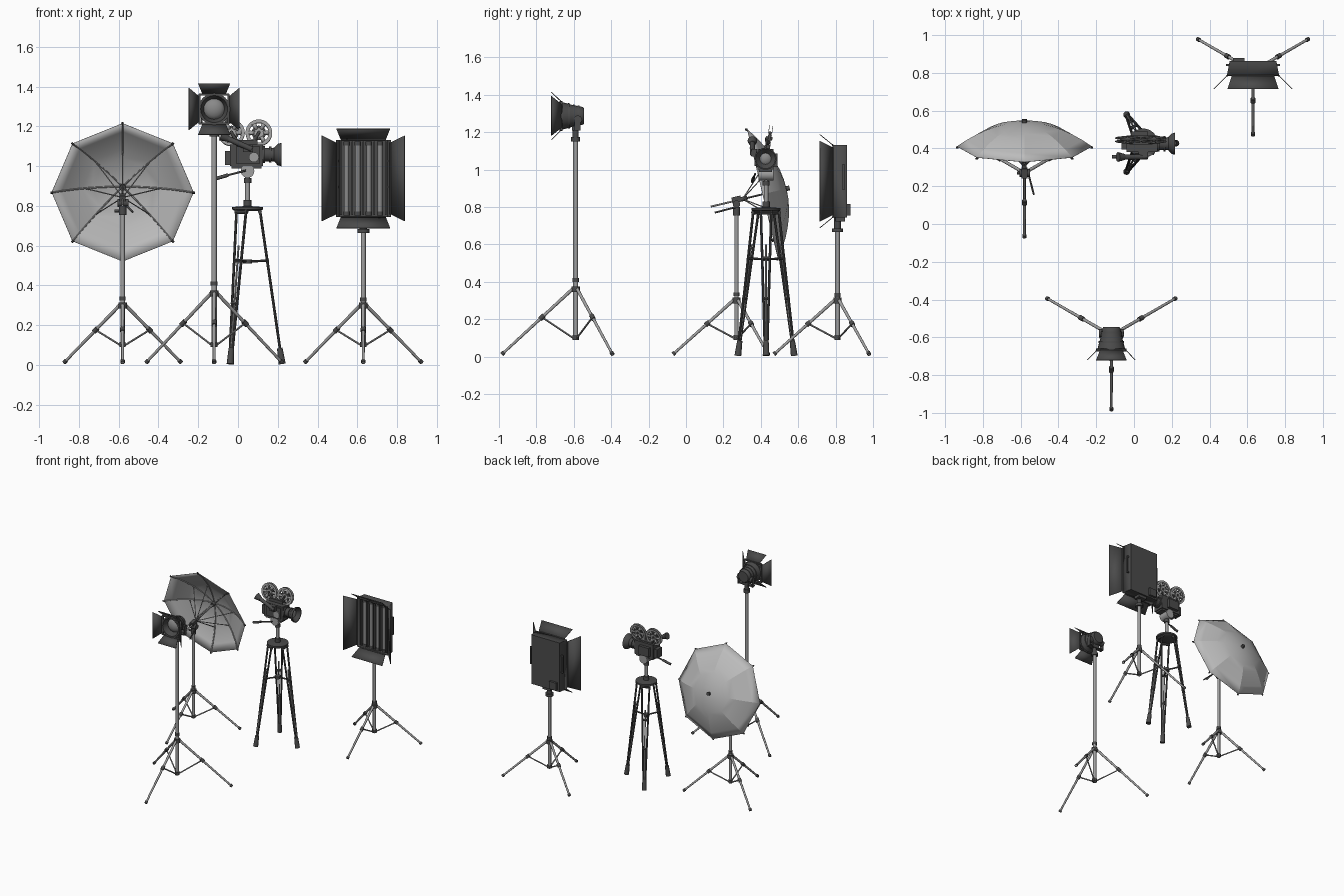
import bpy, bmesh
from math import sin, cos, pi, radians, tau
from mathutils import Vector as V, Matrix as M

if "Cube" in bpy.data.objects:
    bpy.data.objects.remove(bpy.data.objects["Cube"])


def material(name, g):
    m = bpy.data.materials.new(name)
    m.diffuse_color = (g, g, g, 1)
    m.use_nodes = True
    m.node_tree.nodes["Principled BSDF"].inputs["Base Color"].default_value = m.diffuse_color
    return m


DARK, STEEL, CLOTH, GLASS = [material(n, g) for n, g in
                             (("dark", .07), ("steel", .35), ("cloth", .5), ("glass", .25))]


def finish(name, bm, mat, solid=0):
    bmesh.ops.recalc_face_normals(bm, faces=bm.faces)
    me = bpy.data.meshes.new(name)
    bm.to_mesh(me)
    bm.free()
    me.materials.append(mat)
    o = bpy.data.objects.new(name, me)
    bpy.context.collection.objects.link(o)
    if solid:
        s = o.modifiers.new("thickness", 'SOLIDIFY')
        s.thickness, s.offset = solid, 0
    return o


def frame(origin, axis):
    return M.Translation(V(origin)) @ V(axis).to_track_quat('Z', 'Y').to_matrix().to_4x4()


def rod(name, a, b, r, r2=None, mat=STEEL, seg=12):
    a, b = V(a), V(b)
    bm = bmesh.new()
    bmesh.ops.create_cone(bm, cap_ends=True, segments=seg, radius1=r, radius2=r if r2 is None else r2,
                          depth=(b - a).length, matrix=frame((a + b) / 2, b - a))
    return finish(name, bm, mat)


def box(name, c, size, mat=DARK, rot=M.Identity(4)):
    bm = bmesh.new()
    bmesh.ops.create_cube(bm, size=1, matrix=M.Translation(V(c)) @ rot @ M.Diagonal((*size, 1)))
    return finish(name, bm, mat)


def lathe(name, origin, axis, profile, mat=DARK, seg=24, solid=0):
    # profile is a list of (distance along axis, radius)
    bm = bmesh.new()
    vs = [bm.verts.new((r, 0, t)) for t, r in profile]
    es = [bm.edges.new(p) for p in zip(vs, vs[1:])]
    bmesh.ops.spin(bm, geom=vs + es, cent=(0, 0, 0), axis=(0, 0, 1), angle=tau, steps=seg)
    bmesh.ops.remove_doubles(bm, verts=bm.verts, dist=1e-5)
    bm.transform(frame(origin, axis))
    return finish(name, bm, mat, solid)


def quad(name, pts, mat=DARK, solid=.004):
    bm = bmesh.new()
    bm.faces.new([bm.verts.new(p) for p in pts])
    return finish(name, bm, mat, solid)


def barn_doors(name, c, y0, y1, sides):
    # sides: (base distance, tip distance, base half width, tip half width)
    for k, (d0, d1, w0, w1) in enumerate(sides):
        a = k * pi / 2
        out, tan = V((sin(a), 0, cos(a))), V((cos(a), 0, -sin(a)))
        pts = [V(c) + out * d + tan * w + V((0, y, 0)) for d, w, y in
               ((d0, -w0, y0), (d0, w0, y0), (d1, w1, y1), (d1, -w1, y1))]
        quad(f"{name}_barn_door", pts)
        rod(f"{name}_door_hinge", pts[0], pts[1], .005, mat=DARK, seg=8)


def stand(name, x, y, hub, foot_r, top, r):
    # pole with three folding legs
    split = hub + (top - hub) * .05
    rod(f"{name}_pole", (x, y, .09), (x, y, top), r)
    rod(f"{name}_hub", (x, y, hub - .015), (x, y, hub + .015), .022, mat=DARK)
    rod(f"{name}_collar", (x, y, split), (x, y, split + .02), r + .004, mat=DARK)
    rod(f"{name}_base_collar", (x, y, .09), (x, y, .115), r + .004, mat=DARK)
    for deg in (-90, 30, 150):
        d = V((cos(radians(deg)), sin(radians(deg)), 0))
        c = V((x, y, 0))
        a, b = c + d * .018 + V((0, 0, hub)), c + d * foot_r + V((0, 0, .012))
        knee = a.lerp(b, .43)
        rod(f"{name}_leg", a, b, .009, .007)
        rod(f"{name}_knee", a.lerp(b, .40), a.lerp(b, .46), .013, mat=DARK)
        rod(f"{name}_strut", knee, c + d * .014 + V((0, 0, .10)), .005, seg=8)
        rod(f"{name}_foot", b - (b - a).normalized() * .016, b, .011, mat=DARK)


# umbrella reflector
UX, UY = -.58, .27
stand("umbrella", UX, UY, .30, .34, .78, .011)
ang = radians(13.4)
ax, up = V((0, cos(ang), sin(ang))), V((0, -sin(ang), cos(ang)))
C, R, D = V((UX, .41, .868)), .357, .13
dome = lambda r: D * (1 - (r / R) ** 2)
canopy = lathe("canopy", C, ax, [(dome(R * i / 7), R * i / 7) for i in range(8)], CLOTH, 8, .002)
rod("umbrella_shaft", C - ax * .285, C + ax * .145, .005)
rod("umbrella_tip", C + ax * (D - .005), C + ax * (D + .018), .013, mat=DARK)
rod("umbrella_crown", C + ax * (D - .03), C + ax * (D - .005), .016, mat=DARK)
rod("umbrella_runner", C - ax * .125, C - ax * .085, .012, mat=DARK)
for k in range(8):
    d = V((1, 0, 0)) * sin(k * pi / 4) + up * cos(k * pi / 4)
    pts = [C + d * R * i / 6 + ax * (dome(R * i / 6) - .005) for i in range(7)]
    for p, q in zip(pts, pts[1:]):
        rod("umbrella_rib", p, q, .004, seg=6)
    rod("rib_tip", pts[-1] - d * .008, pts[-1] + d * .006, .006, mat=DARK, seg=6)
    rod("stretcher", C - ax * .10 + d * .01, C + d * .19 + ax * (dome(.19) - .006), .003, seg=6)

# umbrella clamp
rod("clamp_socket", (UX, UY, .755), (UX, UY, .80), .019, mat=DARK)
rod("clamp_neck", (UX, UY, .79), (UX, UY, .85), .014, mat=DARK)
rod("clamp_pivot", (UX - .025, UY, .815), (UX + .03, UY, .815), .02, mat=DARK, seg=16)
rod("clamp_handle", (UX + .02, UY, .80), (UX + .05, UY - .115, .77), .005, mat=DARK)
box("clamp_block", (UX, UY, .84), (.03, .05, .032), rot=M.Rotation(ang, 4, 'X'))
rod("clamp_screw", (UX - .04, UY, .775), (UX, UY, .775), .007, mat=DARK)

# spotlight
SX, SY, SZ = -.12, -.59, 1.287
stand("spot", SX, SY, .36, .395, 1.16, .0135)
rod("spot_socket", (SX, SY, 1.15), (SX, SY, 1.175), .024, mat=DARK)
rod("spot_neck", (SX, SY, 1.17), (SX, SY, 1.225), .016, mat=DARK)
box("spot_mount", (SX, SY, 1.225), (.05, .04, .03))
rod("spot_pivot", (SX - .065, SY + .012, SZ - .02), (SX + .065, SY + .012, SZ - .02), .022, mat=DARK, seg=16)
for s in (-1, 1):
    box("spot_yoke", (SX + s * .062, SY + .01, 1.245), (.008, .03, .07))
    box("spot_yoke_foot", (SX + s * .04, SY + .005, 1.216), (.05, .03, .008))
lathe("spot_barrel", (SX, -.545, SZ), (0, -1, 0),
      [(0, 0), (0, .042), (.008, .048), (.025, .051), (.025, .055), (.035, .056), (.035, .053), (.05, .056),
       (.05, .060), (.06, .062), (.06, .058), (.075, .062), (.075, .067), (.085, .068), (.085, .065),
       (.115, .073), (.115, .08), (.13, .08), (.13, .068), (.08, .05), (.08, 0)])
lathe("spot_lens", (SX, -.63, SZ), (0, -1, 0),
      [(0, .052), (.008, .048), (.018, .035), (.024, .018), (.026, 0)], GLASS)
for k in range(4):
    a = k * pi / 2
    box("spot_door_frame", (SX + sin(a) * .073, -.667, SZ + cos(a) * .073), (.15, .012, .01),
        rot=M.Rotation(a, 4, 'Y'))
tb, lr = (.074, .128, .058, .08), (.074, .127, .062, .106)
barn_doors("spot", (SX, 0, SZ), -.665, -.72, [tb, lr, tb, lr])

# tube panel light
PX, PY, PZ = .63, .81, .938
stand("panel", PX, PY, .30, .34, .70, .0125)
rod("panel_socket", (PX, PY, .665), (PX, PY, .685), .03, mat=DARK)
rod("panel_neck", (PX, PY, .68), (PX, PY, .75), .018, mat=DARK)
box("panel_mount", (PX, .825, .735), (.07, .05, .025))
bm = bmesh.new()
bmesh.ops.create_cube(bm, size=1, matrix=M.Translation((PX, .8225, PZ)) @ M.Diagonal((.272, .075, .385, 1)))
for v in bm.verts:
    if v.co.y > .83:
        v.co.x = PX + (v.co.x - PX) * .9
bm.normal_update()
bmesh.ops.delete(bm, geom=[f for f in bm.faces if f.normal.y < -.9], context='FACES')
finish("panel_housing", bm, DARK, .006)
for i in range(4):
    x = PX + (i - 1.5) * .056
    rod("light_tube", (x, .81, PZ - .165), (x, .81, PZ + .165), .013, mat=GLASS)
    for s in (-1, 1):
        rod("tube_cap", (x, .81, PZ + s * .165), (x, .81, PZ + s * .187), .016, mat=DARK)
for i in range(5):
    box("tube_divider", (PX + (i - 2) * .056, .825, PZ), (.008, .06, .37), DARK)
tb, lr = (.193, .25, .112, .135), (.137, .208, .18, .215)
barn_doors("panel", (PX, 0, PZ), .785, .715, [tb, lr, tb, lr])
box("panel_power_box", (PX - .075, .868, .785), (.06, .022, .06))
for s in (-1, 1):
    box("panel_handle", (PX + s * .14, .842, .96), (.008, .01, .14))
    for z in (.895, 1.025):
        box("handle_post", (PX + s * .131, .842, z), (.02, .01, .01))

# camera tripod
TX, TY = .048, .428
T = V((TX, TY, 0))
lathe("tripod_plate", (TX, TY, .775), (0, 0, 1), [(0, 0), (0, .065), (.008, .078), (.02, .078), (.022, .03), (.03, 0)])
for k in range(3):
    d = V((cos(k * tau / 3), sin(k * tau / 3), 0))
    t = V((-d.y, d.x, 0))
    Z = lambda r, z, w=0: T + d * r + t * w + V((0, 0, z))
    for s in (-1, 1):
        rod("tripod_leg_rail", Z(.062, .78, s * .028), Z(.165, .07, s * .007), .007, mat=DARK, seg=8)
    rod("leg_extension", Z(.09, .60), Z(.168, .05), .005, seg=8)
    rod("leg_crossbar", Z(.10, .525, -.02), Z(.10, .525, .02), .009, mat=DARK, seg=8)
    rod("leg_lower_clamp", Z(.131, .31, -.018), Z(.131, .31, .018), .008, mat=DARK, seg=8)
    rod("leg_hinge", Z(.062, .77, -.035), Z(.062, .77, .035), .01, mat=DARK, seg=8)
    rod("leg_boot", Z(.162, .085), Z(.174, .005), .014, .018, mat=DARK)
    rod("spreader_arm", Z(0, .52), Z(.10, .525), .006, mat=DARK, seg=8)
rod("spreader_hub", (TX, TY, .51), (TX, TY, .53), .022, mat=DARK)

# tripod head
rod("head_column", (TX, TY, .79), (TX, TY, .95), .012)
rod("head_collar", (TX, TY, .80), (TX, TY, .83), .02, mat=DARK)
rod("head_lock", (TX, TY, .915), (TX, TY, .94), .019, mat=DARK)
rod("tilt_drum", (TX, TY - .04, .975), (TX, TY + .04, .975), .034, mat=STEEL, seg=20)
rod("pan_handle", (.04, .37, .978), (-.06, .36, .952), .005, mat=DARK)
rod("pan_grip", (-.05, .361, .955), (-.115, .355, .936), .009, mat=DARK)

# movie camera
box("camera_body", (.043, .425, 1.055), (.165, .085, .11))
box("camera_base", (.043, .425, .995), (.15, .07, .016))
box("camera_side_door", (.05, .379, 1.055), (.12, .012, .085))
box("camera_motor", (.03, .477, 1.05), (.09, .025, .07))
box("camera_rear", (-.05, .425, 1.04), (.03, .06, .07))
rod("camera_dial", (.08, .365, 1.045), (.08, .38, 1.045), .025, seg=20)
lathe("camera_lens", (.12, .425, 1.058), (1, 0, 0),
      [(0, .042), (.015, .042), (.015, .034), (.035, .034), (.035, .04), (.048, .04), (.048, .033),
       (.062, .035), (.08, .054), (.098, .059), (.098, .053), (.07, .03), (.07, 0)])
lathe("lens_glass", (.188, .425, 1.058), (1, 0, 0), [(0, .032), (.008, .022), (.012, 0)], GLASS)
rod("viewfinder", (-.055, .355, 1.14), (.07, .355, 1.085), .014, mat=DARK)
rod("viewfinder_eyepiece", (-.05, .355, 1.138), (-.085, .355, 1.154), .016, .026, mat=DARK)
box("viewfinder_mount", (.05, .365, 1.09), (.05, .03, .04))
box("reel_bracket", (.037, .435, 1.12), (.12, .03, .025))

# film reels, leaning slightly back
ra, ru = V((0, cos(.14), -sin(.14))), V((0, sin(.14), cos(.14)))
for x in (-.033, .105):
    c = V((x, .446, 1.167))
    rod("reel_arm", (.037 + (x - .037) * .5, .435, 1.11), c - ra * .016, .008, mat=DARK)
    rod("reel_axle", c - ra * .02, c + ra * .016, .009, mat=DARK)
    rod("film_roll", c - ra * .006, c + ra * .006, .036, mat=DARK, seg=24)
    for s in (-1, 1):
        f = c + ra * .009 * s
        lathe("reel_rim", f, ra, [(-.0015, .05), (-.0015, .067), (.0015, .067), (.0015, .05), (-.0015, .05)], STEEL, 32)
        rod("reel_hub", f - ra * .0015, f + ra * .0015, .024, seg=20)
        for k in range(6):
            d = V((1, 0, 0)) * cos(k * pi / 3) + ru * sin(k * pi / 3)
            t = d.cross(ra)
            quad("reel_spoke", [f + d * p + t * q for p, q in
                                ((.02, -.007), (.053, -.012), (.053, .012), (.02, .007))], STEEL, .003)

# smooth round parts, keep creases
for group, angle in (([canopy], 15), ([o for o in bpy.data.objects if o != canopy], 35)):
    bpy.ops.object.select_all(action='DESELECT')
    for o in group:
        o.select_set(True)
    bpy.context.view_layer.objects.active = group[0]
    bpy.ops.object.shade_smooth_by_angle(angle=radians(angle))
